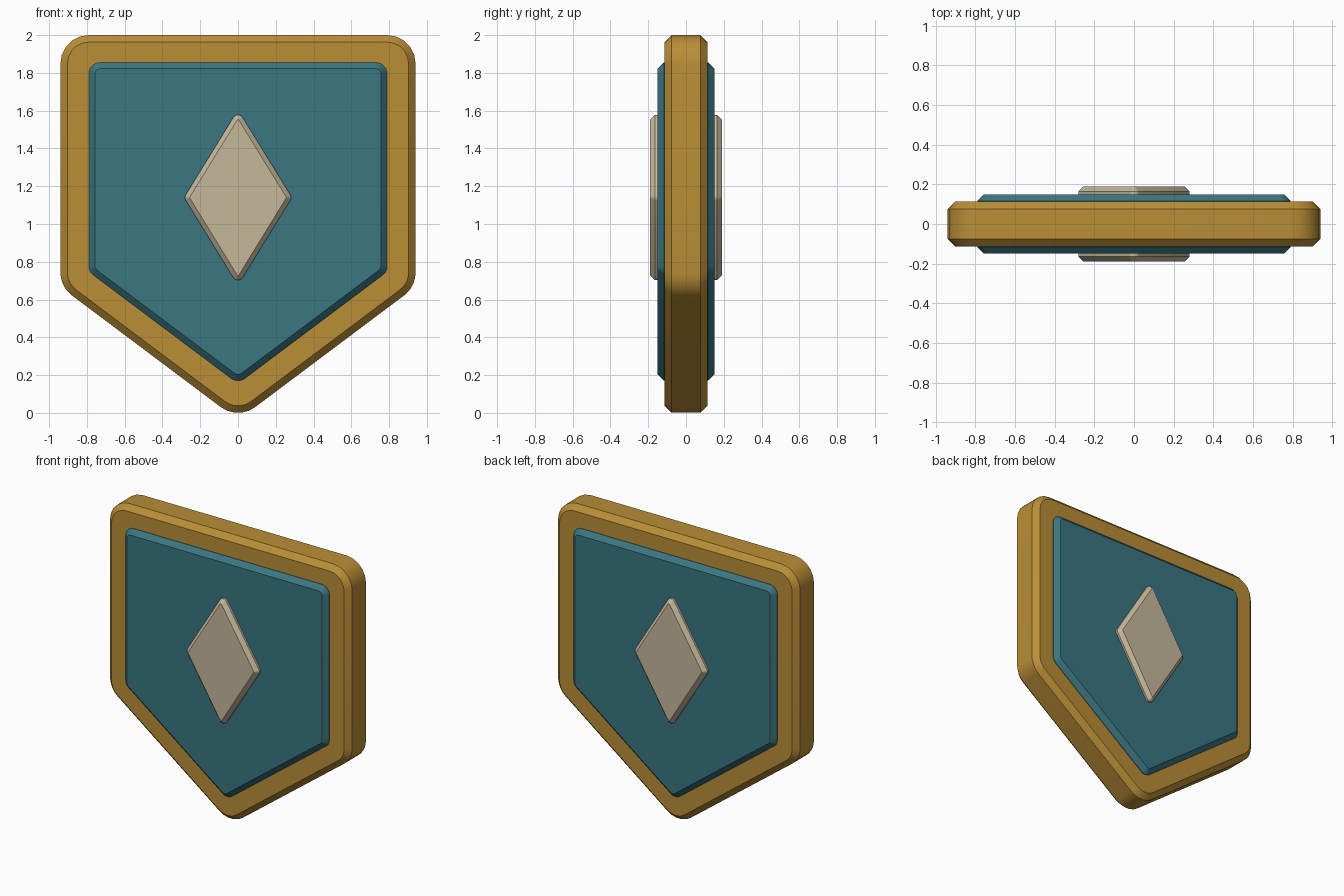
import bpy
import bmesh
import math
from mathutils import Vector

if "Cube" in bpy.data.objects:
    bpy.data.objects.remove(bpy.data.objects["Cube"], do_unlink=True)


def make_material(name, color):
    mat = bpy.data.materials.new(name)
    mat.use_nodes = True
    mat.diffuse_color = (*color, 1)
    mat.node_tree.nodes["Principled BSDF"].inputs["Base Color"].default_value = (*color, 1)
    return mat


def rounded_outline(corners, radius, inset, steps=5):
    """Counterclockwise polygon with round corners, shrunk by the inset."""
    pts = [Vector(c) for c in corners]
    outline = []
    for i, p in enumerate(pts):
        into = (p - pts[i - 1]).normalized()
        out = (pts[(i + 1) % len(pts)] - p).normalized()
        n1, n2 = Vector((into.y, -into.x)), Vector((out.y, -out.x))
        centre = p - radius * (n1 + n2) / (1 + n1.dot(n2))
        start, turn = math.atan2(n1.y, n1.x), n1.angle(n2)
        for s in range(steps + 1):
            a = start + turn * s / steps
            outline.append(centre + (radius - inset) * Vector((math.cos(a), math.sin(a))))
    return outline


def plate(name, corners, radius, half_depth, chamfer, mat):
    """Solid plate, chamfered alike on the front and the back."""
    bm = bmesh.new()
    edge = half_depth - chamfer
    rings = []
    for y, inset in ((-half_depth, chamfer), (-edge, 0), (edge, 0), (half_depth, chamfer)):
        outline = rounded_outline(corners, radius, inset)
        rings.append([bm.verts.new((p.x, y, p.y)) for p in outline])
    for a, b in zip(rings, rings[1:]):
        for i in range(len(a)):
            j = (i + 1) % len(a)
            bm.faces.new((a[i], a[j], b[j], b[i]))
    bm.faces.new(rings[0])
    bm.faces.new(rings[-1][::-1])
    bmesh.ops.recalc_face_normals(bm, faces=bm.faces)
    mesh = bpy.data.meshes.new(name)
    bm.to_mesh(mesh)
    bm.free()
    mesh.materials.append(mat)
    mesh.shade_smooth()
    mesh.set_sharp_from_angle(angle=math.radians(30))
    obj = bpy.data.objects.new(name, mesh)
    bpy.context.collection.objects.link(obj)
    return obj


def shield(half_width, top, shoulder, tip):
    return [(0, tip), (half_width, shoulder), (half_width, top),
            (-half_width, top), (-half_width, shoulder)]


gold = make_material("gold", (0.49, 0.27, 0.037))
teal = make_material("teal", (0.043, 0.18, 0.22))
ivory = make_material("ivory", (0.56, 0.48, 0.33))

# Outer frame, raised panel and central diamond, each showing on both sides
plate("shield_rim", shield(0.94, 2.0, 0.6675, -0.0375), 0.15, 0.113, 0.037, gold)
plate("shield_panel", shield(0.79, 1.855, 0.7475, 0.155), 0.06, 0.15, 0.033, teal)
diamond = [(0, 0.675), (0.286, 1.14), (0, 1.605), (-0.286, 1.14)]
plate("diamond_emblem", diamond, 0.03, 0.19, 0.025, ivory)
